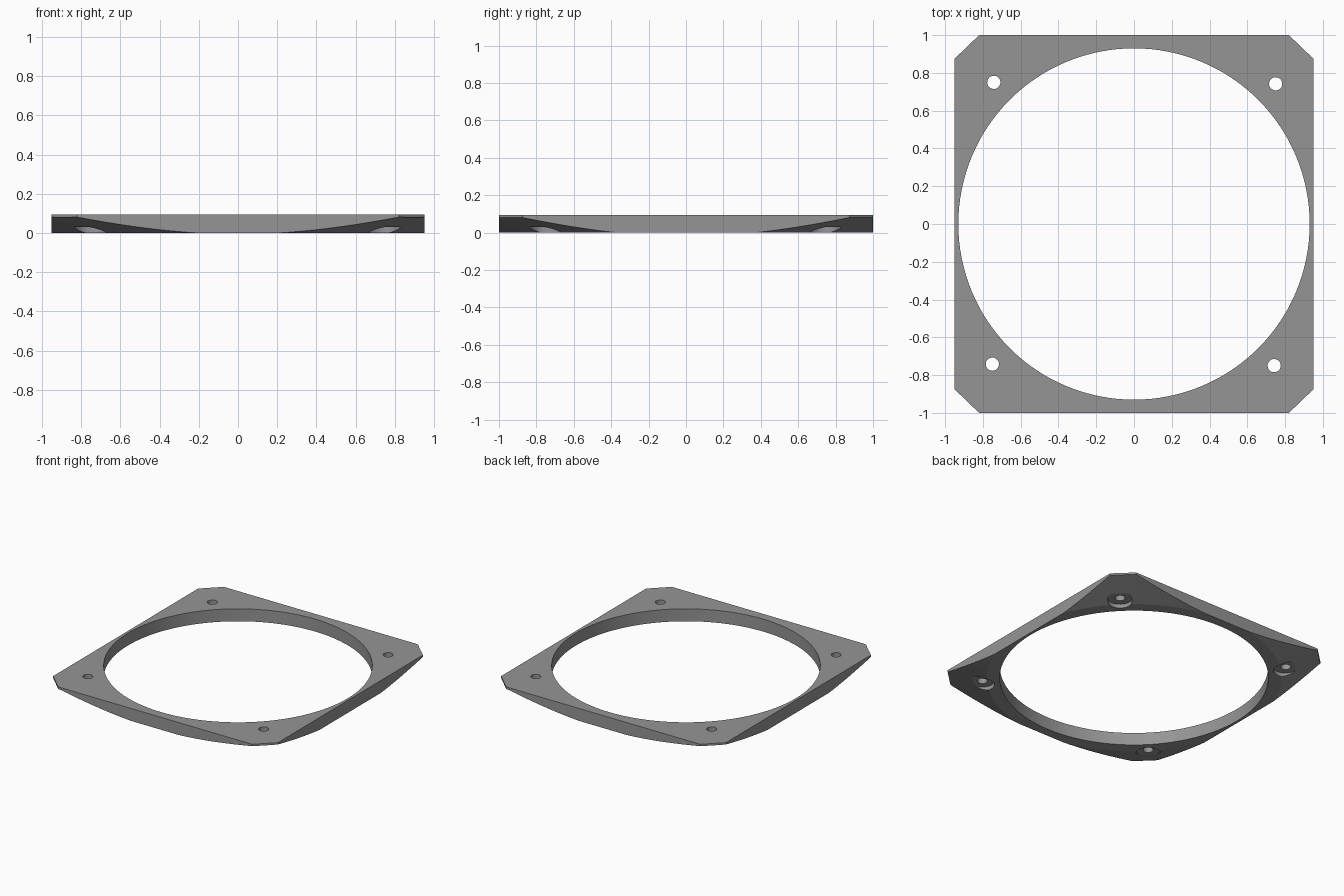
import bpy, bmesh, math

if "Cube" in bpy.data.objects:
    bpy.data.objects.remove(bpy.data.objects["Cube"])

TOP = 0.095            # plate thickness
BORE = 0.93            # radius of the large opening
HOLE_R, SEAT_R, SEAT_Z = 0.035, 0.085, 0.03

grey = bpy.data.materials.new("grey")
grey.diffuse_color = (0.3, 0.3, 0.3, 1)
grey.use_nodes = True
grey.node_tree.nodes["Principled BSDF"].inputs["Base Color"].default_value = grey.diffuse_color


def make_object(name, bm):
    bmesh.ops.recalc_face_normals(bm, faces=bm.faces)
    mesh = bpy.data.meshes.new(name)
    bm.to_mesh(mesh)
    bm.free()
    mesh.materials.append(grey)
    obj = bpy.data.objects.new(name, mesh)
    bpy.context.collection.objects.link(obj)
    return obj


def prism(name, outline, z0, z1):
    bm = bmesh.new()
    face = bm.faces.new([bm.verts.new((x, y, z0)) for x, y in outline])
    ext = bmesh.ops.extrude_face_region(bm, geom=[face])
    verts = [v for v in ext["geom"] if isinstance(v, bmesh.types.BMVert)]
    bmesh.ops.translate(bm, verts=verts, vec=(0, 0, z1 - z0))
    return make_object(name, bm)


def circle(cx, cy, r, n=32):
    return [(cx + r * math.cos(math.tau * i / n), cy + r * math.sin(math.tau * i / n))
            for i in range(n)]


def cut(target, tool, operation):
    mod = target.modifiers.new(operation, 'BOOLEAN')
    mod.operation, mod.solver, mod.object = operation, 'EXACT', tool
    bpy.context.view_layer.objects.active = target
    bpy.ops.object.modifier_apply(modifier=mod.name)
    bpy.data.objects.remove(tool)


# Turned ring with a conical underside
profile = [(BORE, TOP), (BORE, 0), (1.02, 0), (1.32, 0.089), (1.32, TOP)]
N = 128
bm = bmesh.new()
rings = [[bm.verts.new((r * math.cos(math.tau * i / N), r * math.sin(math.tau * i / N), z))
          for r, z in profile] for i in range(N)]
for i in range(N):
    a, b = rings[i], rings[(i + 1) % N]
    for j in range(len(profile)):
        k = (j + 1) % len(profile)
        bm.faces.new((a[j], b[j], b[k], a[k]))
frame = make_object("adapter_frame", bm)

# Trim to a rectangle with chamfered corners
outline = [(0.82, 1), (-0.82, 1), (-0.95, 0.875), (-0.95, -0.875),
           (-0.82, -1), (0.82, -1), (0.95, -0.875), (0.95, 0.875)]
cut(frame, prism("trim", outline, -0.2, 0.3), 'INTERSECT')

# Screw holes with flat seats on the underside
for q in range(4):
    ang = math.radians(44.7 + 90 * q)
    x, y = 1.055 * math.cos(ang), 1.055 * math.sin(ang)
    cut(frame, prism("seat", circle(x, y, SEAT_R), -0.2, SEAT_Z), 'DIFFERENCE')
    cut(frame, prism("hole", circle(x, y, HOLE_R), -0.2, 0.3), 'DIFFERENCE')

frame.select_set(True)
bpy.context.view_layer.objects.active = frame
bpy.ops.object.shade_smooth_by_angle(angle=math.radians(12))
